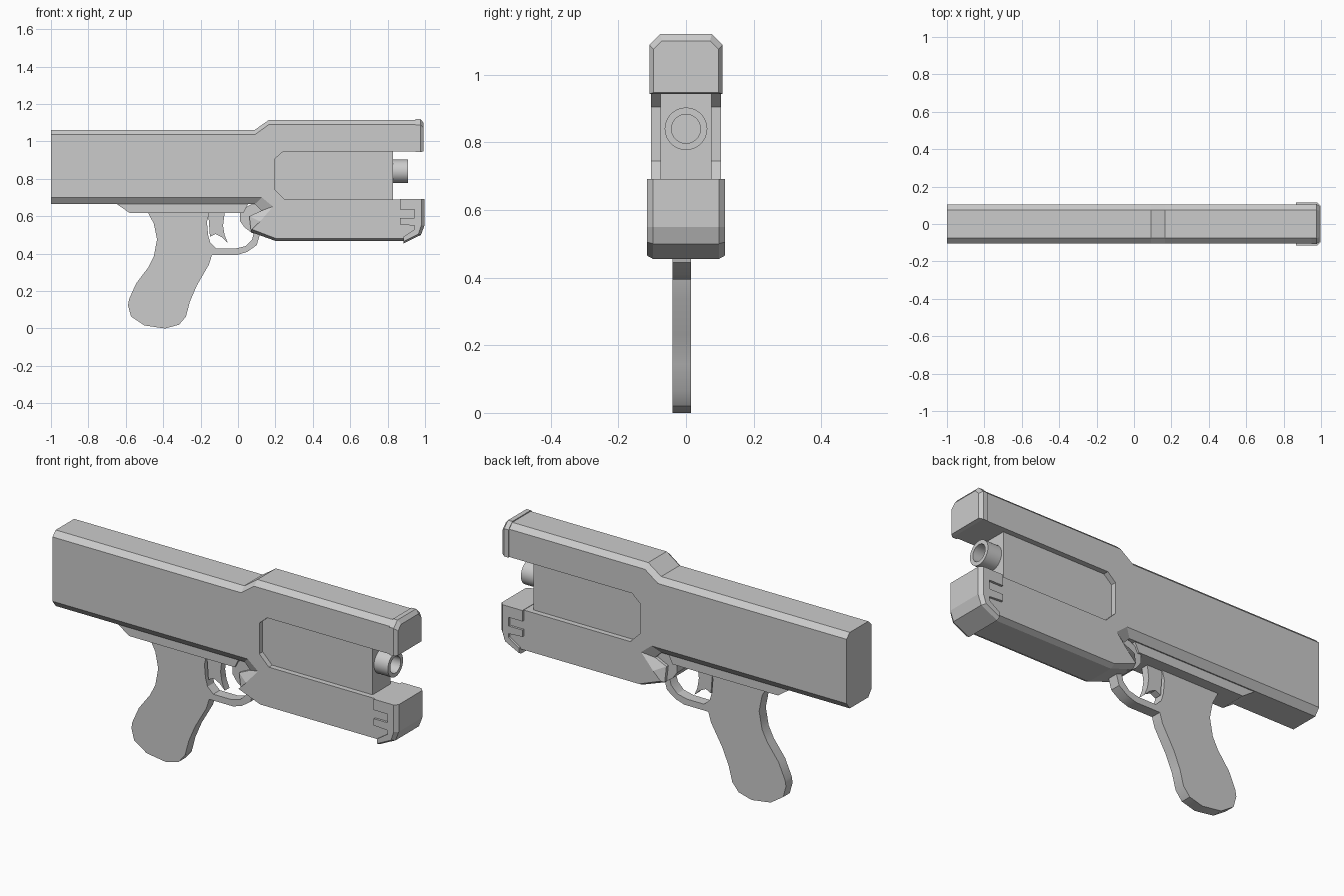
import bpy, bmesh, math

if "Cube" in bpy.data.objects:
    bpy.data.objects.remove(bpy.data.objects["Cube"], do_unlink=True)

GREY = (0.6, 0.6, 0.6, 1.0)
mat = bpy.data.materials.new("matte grey")
mat.use_nodes = True
mat.diffuse_color = GREY
mat.node_tree.nodes["Principled BSDF"].inputs["Base Color"].default_value = GREY


def loft(name, rings, smooth=0, closed=False):
    """Skin matching rings of points; cap the ends unless the loft is closed."""
    bm = bmesh.new()
    loops = [[bm.verts.new(p) for p in ring] for ring in rings]
    pairs = list(zip(loops, loops[1:]))
    if closed:
        pairs.append((loops[-1], loops[0]))
    else:
        bm.faces.new(loops[0])
        bm.faces.new(loops[-1])
    for a, b in pairs:
        for i in range(len(a)):
            j = (i + 1) % len(a)
            bm.faces.new((a[i], a[j], b[j], b[i]))
    bmesh.ops.recalc_face_normals(bm, faces=bm.faces)
    mesh = bpy.data.meshes.new(name)
    bm.to_mesh(mesh)
    bm.free()
    mesh.materials.append(mat)
    obj = bpy.data.objects.new(name, mesh)
    bpy.context.collection.objects.link(obj)
    if smooth:
        bpy.ops.object.select_all(action='DESELECT')
        bpy.context.view_layer.objects.active = obj
        obj.select_set(True)
        bpy.ops.object.shade_smooth_by_angle(angle=math.radians(smooth))
    return obj


def at_y(profile, y):
    return [(x, y, z) for x, z in profile]


def plate(name, profile, y0, y1, smooth=0):
    return loft(name, [at_y(profile, y0), at_y(profile, y1)], smooth)


def chamfered(name, outer, inner, w_out, w_in):
    """Side profile whose edges step in from the inner to the outer width."""
    return loft(name, [at_y(outer, -w_out), at_y(inner, -w_in),
                       at_y(inner, w_in), at_y(outer, w_out)])


# Main shell: receiver, top rail and fore-end around an open slot
slot = [(.96, .69), (.25, .69), (.195, .745), (.195, .905), (.24, .945), (.97, .945)]
inner = [(-1, .665), (.09, .665), (.125, .63), (.06, .6), (.07, .515), (.2, .468),
         (.885, .468), (.96, .51)] + slot + [(.97, 1.115), (.165, 1.115), (.09, 1.062), (-1, 1.062)]
outer = [(-1, .7), (.128, .7), (.187, .652), (.118, .572), (.075, .53), (.2, .482),
         (.885, .482), (.96, .52)] + slot + [(.97, 1.09), (.165, 1.09), (.09, 1.036), (-1, 1.036)]
chamfered("receiver_shell", outer, inner, .103, .076)

# Recessed core seen through the slot
plate("slot_core", [(.15, .66), (.83, .66), (.83, .98), (.15, .98)], -.075, .075)

# Barrel tube with an open bore
STEPS = 32
barrel_section = [(.8, .063), (.91, .063), (.91, .043), (.8, .043)]
rings = []
for i in range(STEPS):
    a = math.tau * i / STEPS
    rings.append([(x, r * math.cos(a), .84 + r * math.sin(a)) for x, r in barrel_section])
loft("barrel", rings, smooth=30, closed=True)


# Upper nose cap with a chamfered front rim
def cap_ring(x, w, lo, hi, c):
    half = [(w, lo), (w, hi - c), (w - c, hi)]
    return [(x, y, z) for y, z in half] + [(x, -y, z) for y, z in reversed(half)]


loft("upper_nose_cap", [cap_ring(.95, .108, .943, 1.12, .032),
                        cap_ring(.975, .108, .943, 1.12, .032),
                        cap_ring(.992, .096, .947, 1.1, .025)])

# Lower nose cap with notched side fingers
fingers = [(.885, .49), (.945, .53), (.945, .55), (.865, .555), (.865, .59),
           (.945, .59), (.945, .635), (.865, .635), (.865, .692)]
chamfered("lower_nose_cap",
          [(.885, .465), (.965, .505), (.98, .55), (.98, .692)][::-1] + fingers,
          [(.885, .455), (.978, .5), (.997, .55), (.997, .692)][::-1] + fingers,
          .115, .097)

# Frame under the receiver, and the mount behind the fore-end
plate("lower_frame", [(-.66, .68), (-.645, .663), (-.58, .618), (.03, .618), (.06, .68)], -.07, .07)
plate("guard_mount", [(.01, .63), (.01, .575), (.035, .54), (.075, .51), (.16, .495),
                      (.2, .6), (.1, .68)], -.06, .06)

# Pistol grip
grip = [(-.487, .63), (-.45, .56), (-.433, .476), (-.45, .385), (-.48, .326), (-.545, .24),
        (-.583, .155), (-.588, .123), (-.572, .064), (-.5, .016), (-.39, 0), (-.315, .02),
        (-.278, .064), (-.257, .144), (-.22, .23), (-.155, .342), (-.134, .41), (-.16, .5),
        (-.166, .57), (-.15, .63)]
plate("grip", grip, -.04, .015, smooth=30)

# Trigger guard and trigger
guard = [(-.15, .46), (-.115, .427), (-.015, .427), (.04, .44), (.075, .475), (.09, .53),
         (.125, .53), (.1, .445), (.05, .41), (0, .394), (-.155, .394)]
plate("trigger_guard", guard, -.04, .015, smooth=30)
trigger = [(-.16, .63), (-.07, .63), (-.08, .55), (-.072, .5), (-.055, .458), (-.085, .487),
           (-.12, .505), (-.15, .49)]
plate("trigger", trigger, -.03, .008, smooth=30)
